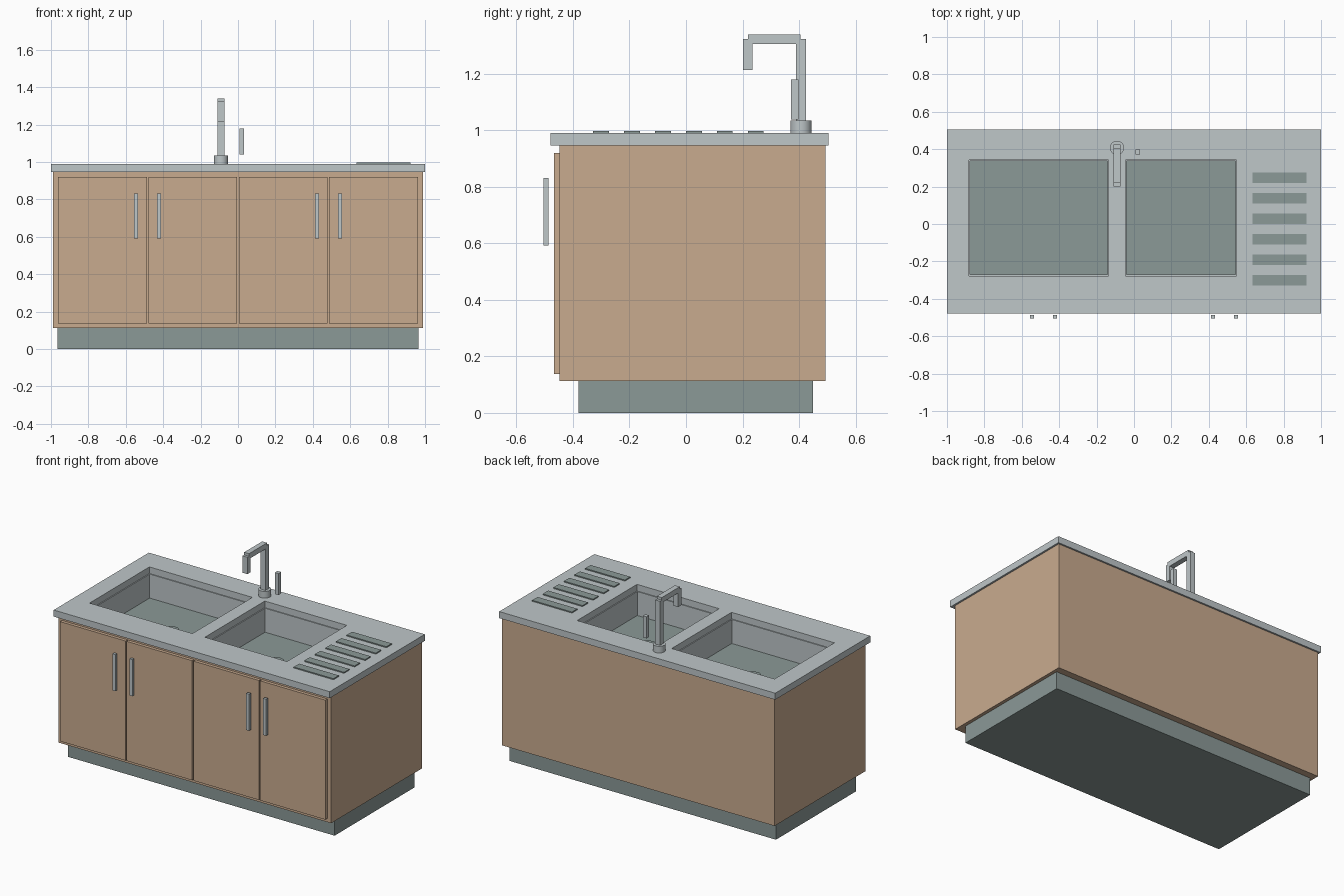
import bpy, bmesh, math

if "Cube" in bpy.data.objects:
    bpy.data.objects.remove(bpy.data.objects["Cube"])


def material(name, rgb):
    m = bpy.data.materials.new(name)
    m.diffuse_color = (*rgb, 1)
    m.use_nodes = True
    m.node_tree.nodes["Principled BSDF"].inputs["Base Color"].default_value = m.diffuse_color
    return m


STEEL = material("light_steel", (0.52, 0.57, 0.584))
DARK = material("dark_steel", (0.258, 0.319, 0.309))
WOOD = material("wood", (0.584, 0.407, 0.275))


def finish(name, bm, *mats):
    bmesh.ops.recalc_face_normals(bm, faces=bm.faces)
    me = bpy.data.meshes.new(name)
    bm.to_mesh(me)
    bm.free()
    for m in mats:
        me.materials.append(m)
    ob = bpy.data.objects.new(name, me)
    bpy.context.collection.objects.link(ob)
    return ob


def box_bm(x0, x1, y0, y1, z0, z1):
    bm = bmesh.new()
    bmesh.ops.create_cube(bm, size=1)
    for v in bm.verts:
        v.co = ((x0, x1)[v.co.x > 0], (y0, y1)[v.co.y > 0], (z0, z1)[v.co.z > 0])
    return bm


def box(name, mat, *b):
    return finish(name, box_bm(*b), mat)


def cylinder(name, mat, x, y, z0, z1, r, sides):
    bpy.ops.mesh.primitive_cylinder_add(vertices=sides, radius=r, depth=z1 - z0,
                                        location=(x, y, (z0 + z1) / 2))
    ob = bpy.context.object
    ob.name = name
    ob.data.materials.append(mat)
    bpy.ops.object.shade_smooth_by_angle(angle=math.radians(35))
    return ob


TOP, UNDER = 0.99, 0.947
BASINS = {"left": (-0.882, -0.136), "right": (-0.046, 0.549)}
BY0, BY1 = -0.277, 0.343

# Plinth and open-topped cabinet body
box("plinth", DARK, -0.966, 0.966, -0.38, 0.449, 0, 0.113)
bm = box_bm(-0.988, 0.988, -0.447, 0.494, 0.113, UNDER)
bmesh.ops.delete(bm, geom=[f for f in bm.faces if f.calc_center_median().z > UNDER - 0.001],
                 context='FACES_ONLY')
finish("cabinet_body", bm, WOOD)

# Doors with upright bar handles
for i, (cx, hx) in enumerate([(-0.7245, -0.546), (-0.2415, -0.423),
                              (0.2415, 0.423), (0.7245, 0.546)], 1):
    box(f"door_{i}", WOOD, cx - 0.237, cx + 0.237, -0.468, -0.446, 0.137, 0.92)
    box(f"handle_{i}", STEEL, hx - 0.011, hx + 0.011, -0.505, -0.487, 0.592, 0.832)

# Countertop: grid of cells with the two basin openings left out
xs = [-1, *BASINS["left"], *BASINS["right"], 1]
ys = [-0.479, BY0, BY1, 0.505]
bm = bmesh.new()
grid = [[bm.verts.new((x, y, UNDER)) for y in ys] for x in xs]
for i in range(5):
    for j in range(3):
        if not (j == 1 and i in (1, 3)):
            bm.faces.new((grid[i][j], grid[i + 1][j], grid[i + 1][j + 1], grid[i][j + 1]))
ext = bmesh.ops.extrude_face_region(bm, geom=bm.faces[:], use_keep_orig=True)
for v in ext["geom"]:
    if isinstance(v, bmesh.types.BMVert):
        v.co.z = TOP
finish("countertop", bm, STEEL)

# Basins: box with inset top pushed down, dark floor, drain disc
FLOOR = 0.79
for side, (x0, x1) in BASINS.items():
    e = 0.01
    bm = box_bm(x0 - e, x1 + e, BY0 - e, BY1 + e, FLOOR - 0.015, UNDER)
    bm.faces.ensure_lookup_table()
    top = max(bm.faces, key=lambda f: f.calc_center_median().z)
    bmesh.ops.inset_region(bm, faces=[top], thickness=e + 0.013)
    floor = bmesh.ops.extrude_discrete_faces(bm, faces=[top])["faces"][0]
    rim_edges = [v.co.copy() for v in floor.verts]
    for v in floor.verts:
        v.co.z = FLOOR
    floor.material_index = 1
    finish(f"{side}_basin", bm, STEEL, DARK)
    cylinder(f"{side}_drain", DARK, (x0 + x1) / 2, (BY0 + BY1) / 2,
             FLOOR - 0.005, FLOOR + 0.008, 0.048, 24)

# Drainer ribs
for i in range(6):
    y = -0.301 + i * 0.1096
    box(f"drainer_rib_{i + 1}", DARK, 0.634, 0.922, y - 0.028, y + 0.028, TOP - 0.003, 0.997)

# Faucet and lever
fx, fy, h = -0.091, 0.407, 0.0175
cylinder("faucet_base", STEEL, fx, fy, TOP - 0.002, 1.034, 0.038, 16)
box("faucet_post", STEEL, fx - h, fx + h, fy - h, fy + h, 1.03, 1.323)
box("faucet_arm", STEEL, fx - h, fx + h, 0.219, 0.406, 1.305, 1.34)
box("faucet_spout", STEEL, fx - h, fx + h, 0.201, 0.236, 1.213, 1.323)
box("faucet_lever", STEEL, 0.007, 0.033, 0.372, 0.399, 1.039, 1.18)
